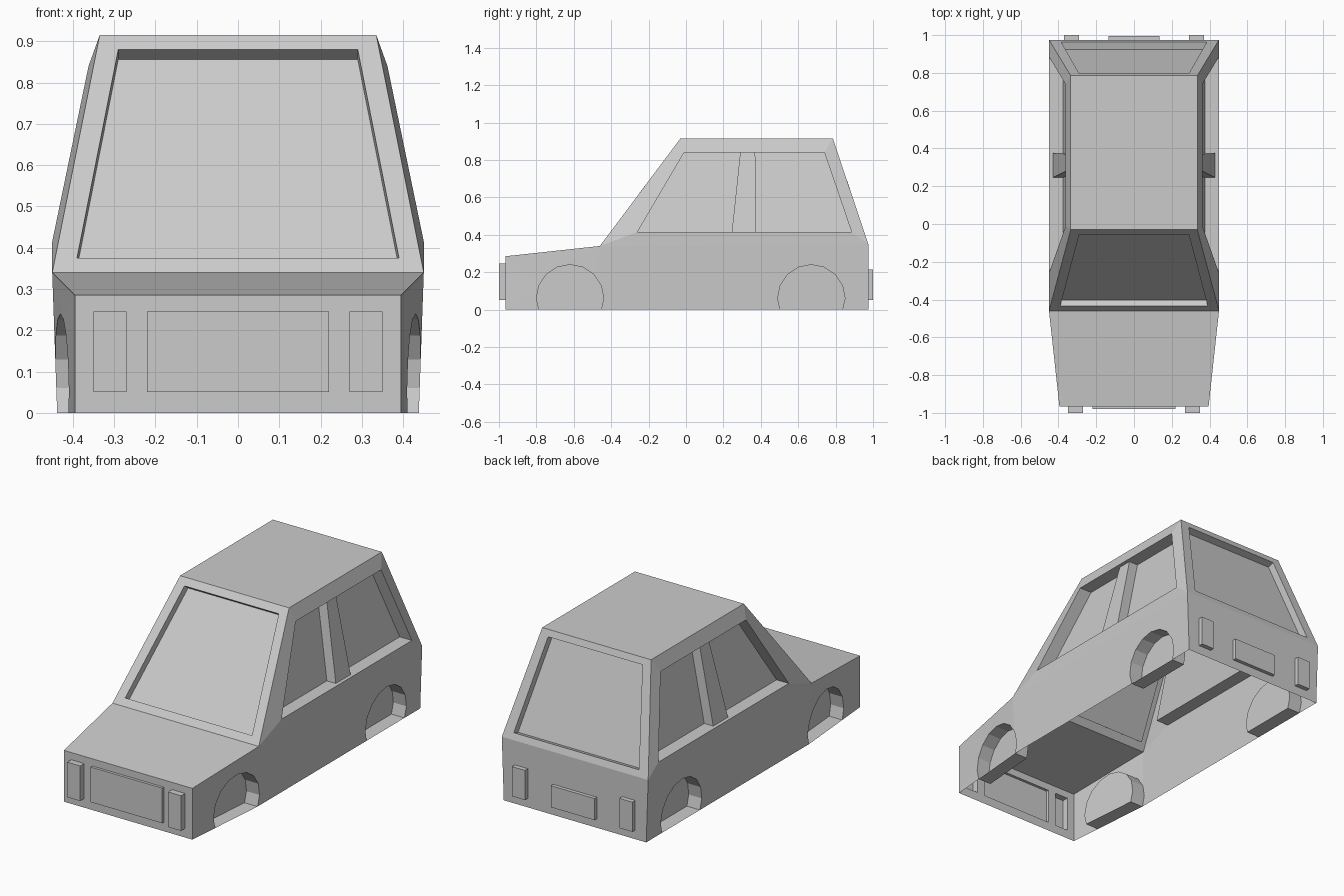
import bpy, bmesh, math
from mathutils import Vector

cube = bpy.data.objects.get("Cube")
if cube:
    bpy.data.objects.remove(cube, do_unlink=True)

grey = bpy.data.materials.new("plain grey")
grey.use_nodes = True
GREY = (0.6, 0.6, 0.6, 1)
grey.diffuse_color = GREY
grey.node_tree.nodes["Principled BSDF"].inputs["Base Color"].default_value = GREY


def finish(name, bm, outward, mirror=False):
    """Weld, turn the normals outward and make the object."""
    bmesh.ops.remove_doubles(bm, verts=bm.verts, dist=0.0001)
    bmesh.ops.recalc_face_normals(bm, faces=bm.faces)
    bm.normal_update()
    if sum(f.normal.dot(Vector(outward)) * f.calc_area() for f in bm.faces) < 0:
        bmesh.ops.reverse_faces(bm, faces=bm.faces)
    mesh = bpy.data.meshes.new(name)
    bm.to_mesh(mesh)
    bm.free()
    mesh.materials.append(grey)
    obj = bpy.data.objects.new(name, mesh)
    bpy.context.collection.objects.link(obj)
    if mirror:
        obj.modifiers.new("mirror", 'MIRROR').use_mirror_merge = False
    return obj


def pocket(bm, loop, shift):
    """Walls and end face of a recess or raised box, open at its mouth."""
    near = [bm.verts.new(p) for p in loop]
    far = [bm.verts.new(Vector(p) + Vector(shift)) for p in loop]
    for i in range(len(loop)):
        j = (i + 1) % len(loop)
        bm.faces.new((near[i], near[j], far[j], far[i]))
    bm.faces.new(far)


def fill(bm, *loops):
    """Fill an outline that may have holes."""
    edges = []
    for loop in loops:
        vs = [bm.verts.new(p) for p in loop]
        edges += [bm.edges.new((vs[i - 1], vs[i])) for i in range(len(vs))]
    bmesh.ops.triangle_fill(bm, edges=edges, use_beauty=True)


def frame(bm, outer, inner):
    """Quads between two matching loops."""
    a = [bm.verts.new(p) for p in outer]
    b = [bm.verts.new(p) for p in inner]
    for i in range(len(a)):
        bm.faces.new((a[i - 1], a[i], b[i], b[i - 1]))


def rect(x0, x1, z0, z1, y):
    return [(x0, y, z0), (x1, y, z0), (x1, y, z1), (x0, y, z1)]


def trapezoid(low, high):
    """Symmetric four-point loop from two (half width, y, z) rows."""
    (a, ya, za), (b, yb, zb) = low, high
    return [(-a, ya, za), (a, ya, za), (b, yb, zb), (-b, yb, zb)]


# Main corners of the shell as (half width, y, z)
NOSE_LOW, NOSE_TOP = (0.395, -0.965, 0), (0.395, -0.965, 0.285)
COWL, ROOF_FRONT = (0.45, -0.46, 0.34), (0.335, -0.03, 0.915)
ROOF_BACK, TAIL_TOP = (0.335, 0.785, 0.915), (0.45, 0.975, 0.35)
TAIL_LOW = (0.438, 0.975, 0)

# Bonnet and roof
for name, low, high in (("bonnet", NOSE_TOP, COWL), ("roof", ROOF_FRONT, ROOF_BACK)):
    bm = bmesh.new()
    bm.faces.new([bm.verts.new(p) for p in trapezoid(low, high)])
    finish(name, bm, (0, 0, 1))

# Windscreen and rear window, each a frame with a sunken pane
for name, low, high, pane, shift, out in (
        ("windscreen", COWL, ROOF_FRONT,
         ((0.39, -0.434, 0.375), (0.29, -0.056, 0.88)), (0, 0.032, -0.024), (0, -1, 0)),
        ("rear_window", TAIL_TOP, ROOF_BACK,
         ((0.385, 0.963, 0.385), (0.29, 0.797, 0.88)), (0, -0.038, -0.012), (0, 1, 0))):
    bm = bmesh.new()
    inner = trapezoid(*pane)
    frame(bm, trapezoid(low, high), inner)
    pocket(bm, inner, shift)
    finish(name, bm, out)

# Nose and tail with raised lamps, grille and plate
for name, low, high, boxes, out in (
        ("nose_panel", NOSE_LOW, NOSE_TOP,
         ((-0.35, -0.27, 0.05, 0.245, 0.035), (0.27, 0.35, 0.05, 0.245, 0.035),
          (-0.22, 0.22, 0.05, 0.245, 0.015)), -1),
        ("tail_panel", TAIL_LOW, TAIL_TOP,
         ((-0.37, -0.29, 0.05, 0.215, 0.025), (0.29, 0.37, 0.05, 0.215, 0.025),
          (-0.135, 0.135, 0.05, 0.17, 0.02)), 1)):
    bm = bmesh.new()
    mouths = [rect(*b[:4], low[1]) for b in boxes]
    fill(bm, trapezoid(low, high), *mouths)
    for mouth, b in zip(mouths, boxes):
        pocket(bm, mouth, (0, out * b[4], 0))
    finish(name, bm, (0, out, 0))


def skin(y, z):
    """Point on the lower body side, tapering to the nose."""
    t = min(1, max(0, (-0.46 - y) / 0.505))
    tuck = 0.012 * (1 - t) * max(0, 1 - z / 0.34)
    return (0.45 - 0.055 * t - tuck, y, z)


def arch(y):
    """Wheel arch outline from front to back."""
    angles = [math.radians(202.5 - 22.5 * i) for i in range(11)]
    return [skin(y + 0.18 * math.cos(a), max(0, 0.06 + 0.18 * math.sin(a))) for a in angles]


# Lower sides with shallow wheel arches
bm = bmesh.new()
front_arch, back_arch = arch(-0.62), arch(0.67)
cowl, sill_front = skin(-0.46, 0.34), skin(-0.435, 0)
fill(bm, [skin(-0.965, 0)] + front_arch + [sill_front, cowl, skin(-0.965, 0.285)])
fill(bm, [sill_front] + back_arch + [skin(0.975, 0), skin(0.975, 0.35), cowl])
for loop in (front_arch, back_arch):
    pocket(bm, loop, (-0.08, 0, 0))
finish("lower_side", bm, (1, 0, 0), mirror=True)

# Cabin sides with sunken side windows
bm = bmesh.new()
opening = [(0.45, -0.26, 0.415), (0.45, 0.885, 0.415), (0.362, 0.74, 0.84), (0.362, -0.01, 0.84)]
frame(bm, [COWL, TAIL_TOP, ROOF_BACK, ROOF_FRONT], opening)
pocket(bm, opening, (-0.075, 0, 0))
finish("cabin_side", bm, (1, 0, 0), mirror=True)

# Door pillars between the side windows
bm = bmesh.new()
pillar = [(0.375, 0.245, 0.415), (0.375, 0.375, 0.415), (0.287, 0.37, 0.84), (0.287, 0.29, 0.84)]
pocket(bm, pillar, (0.055, 0, 0))
finish("door_pillar", bm, (1, 0, 0), mirror=True)
